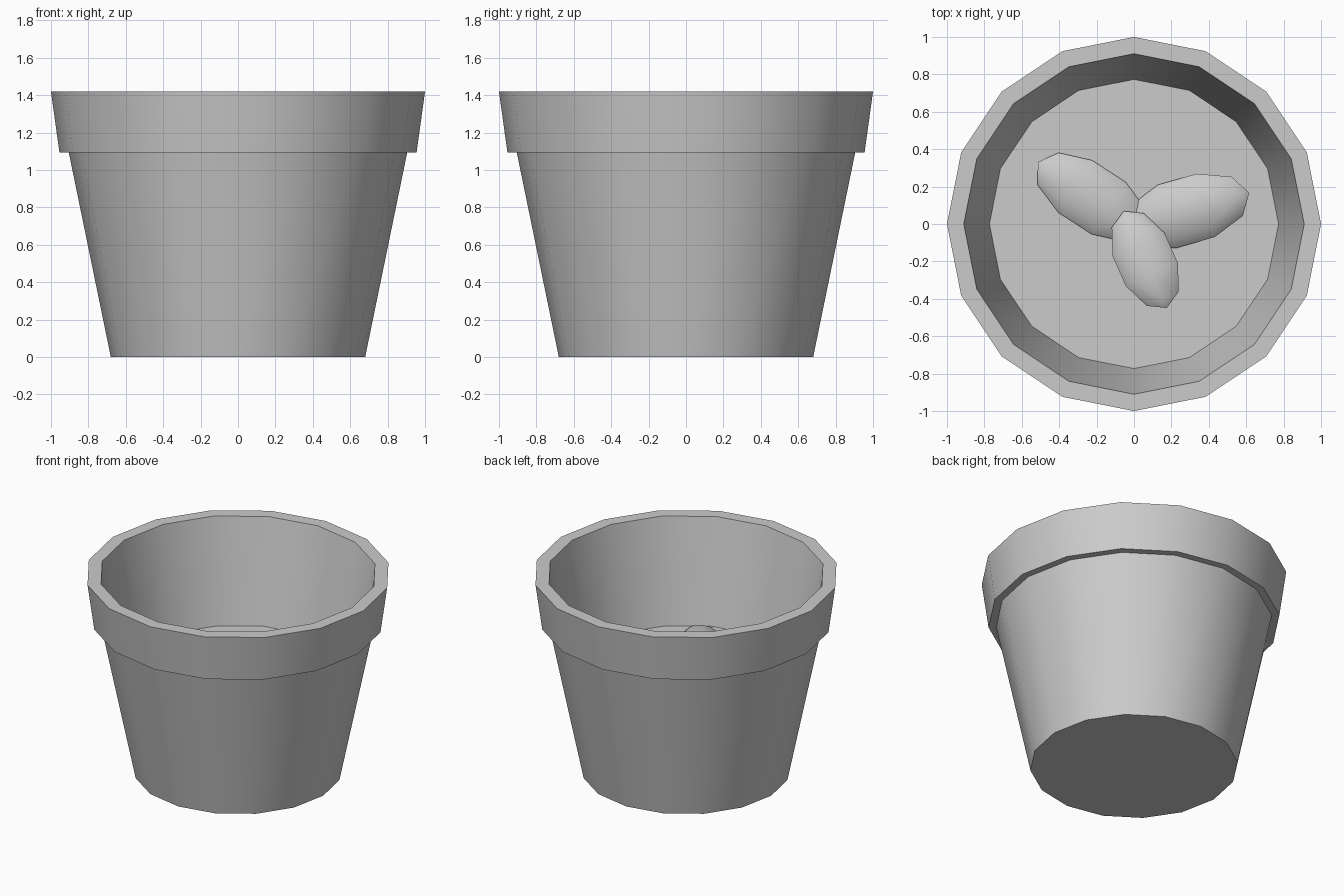
import bpy, bmesh
from math import cos, sin, pi, radians
from mathutils import Matrix, Vector

if "Cube" in bpy.data.objects:
    bpy.data.objects.remove(bpy.data.objects["Cube"])

SIDES = 16


def finish(bm, name):
    bmesh.ops.recalc_face_normals(bm, faces=bm.faces)
    mesh = bpy.data.meshes.new(name)
    bm.to_mesh(mesh)
    bm.free()
    ob = bpy.data.objects.new(name, mesh)
    bpy.context.collection.objects.link(ob)
    bpy.ops.object.select_all(action='DESELECT')
    ob.select_set(True)
    bpy.context.view_layer.objects.active = ob
    bpy.ops.object.shade_smooth_by_angle(angle=radians(40))
    return ob


def lathe(name, profile):
    """Spin (radius, z) points round z; cap the first ring and leave the last open."""
    bm = bmesh.new()
    rings = [[bm.verts.new((r * cos(2 * pi * i / SIDES), r * sin(2 * pi * i / SIDES), z))
              for i in range(SIDES)] for r, z in profile]
    bm.faces.new(rings[0])
    for a, b in zip(rings, rings[1:]):
        for i in range(SIDES):
            j = (i + 1) % SIDES
            bm.faces.new((a[i], a[j], b[j], b[i]))
    return finish(bm, name)


def leaf(name, center, heading, tilt, size):
    """Flattened low-poly ellipsoid with its long axis along the heading."""
    bm = bmesh.new()
    bmesh.ops.create_uvsphere(bm, u_segments=8, v_segments=5, radius=1)
    m = (Matrix.Translation(Vector(center))
         @ Matrix.Rotation(radians(heading), 4, 'Z')
         @ Matrix.Rotation(radians(-tilt), 4, 'Y')
         @ Matrix.Diagonal((*size, 1))
         @ Matrix.Rotation(pi / 2, 4, 'Y'))
    bmesh.ops.transform(bm, matrix=m, verts=bm.verts)
    ob = finish(bm, name)
    ob.data.shade_smooth()
    return ob


# Pot: tapered body, stepped collar, inner wall down to the soil
lathe("pot", [(0.68, 0), (0.905, 1.095), (0.955, 1.095), (1.0, 1.42),
              (0.91, 1.42), (0.773, 0.69)])

# Soil surface
bm = bmesh.new()
bm.faces.new([bm.verts.new((0.773 * cos(2 * pi * i / SIDES),
                            0.773 * sin(2 * pi * i / SIDES), 0.69)) for i in range(SIDES)])
finish(bm, "soil")

# Three leaves lying on the soil
leaf("leaf_left", (-0.225, 0.143, 0.71), 147, 0, (0.345, 0.175, 0.06))
leaf("leaf_right", (0.28, 0.07, 0.72), 16, 3, (0.35, 0.185, 0.07))
leaf("leaf_front", (0.06, -0.19, 0.80), -66, 6, (0.285, 0.16, 0.06))
